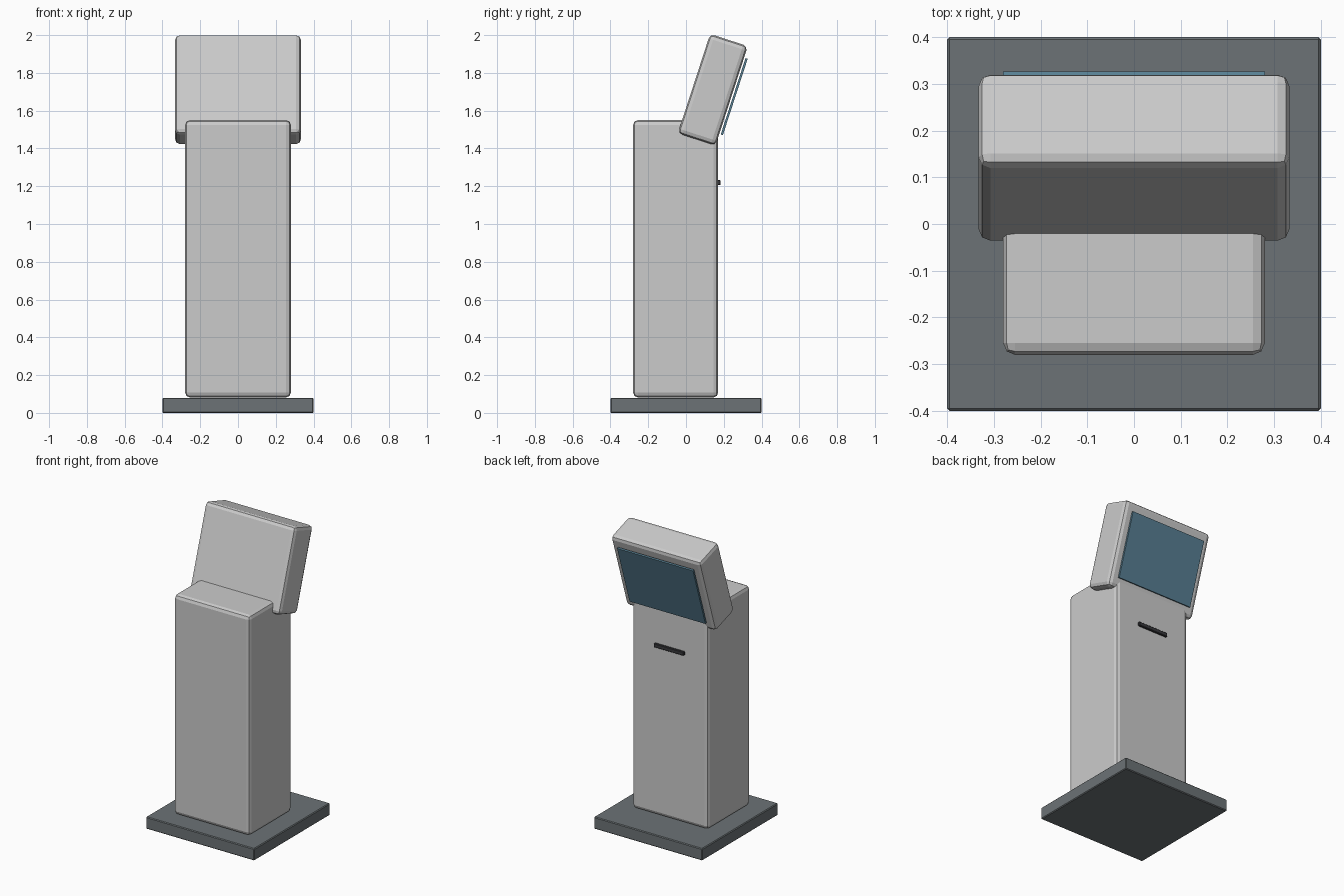
import bpy
from math import radians, sin, cos
from mathutils import Vector

if "Cube" in bpy.data.objects:
    bpy.data.objects.remove(bpy.data.objects["Cube"])


def material(name, rgb):
    mat = bpy.data.materials.new(name)
    mat.diffuse_color = (*rgb, 1)
    mat.use_nodes = True
    mat.node_tree.nodes["Principled BSDF"].inputs["Base Color"].default_value = mat.diffuse_color
    return mat


def box(name, size, centre, mat, bevel=0.0, segments=2, tilt=0.0):
    bpy.ops.mesh.primitive_cube_add(size=1, location=centre)
    ob = bpy.context.object
    ob.name = name
    ob.scale = size
    bpy.ops.object.transform_apply(location=False, rotation=False, scale=True)
    ob.rotation_euler.x = tilt
    ob.data.materials.append(mat)
    if bevel:
        mod = ob.modifiers.new("bevel", 'BEVEL')
        mod.width = bevel
        mod.segments = segments
    return ob


shell = material("shell", (0.58, 0.58, 0.55))
light_shell = material("light_shell", (0.70, 0.70, 0.67))
dark_base = material("dark_base", (0.15, 0.17, 0.18))
glass = material("glass", (0.10, 0.22, 0.30))
black = material("black", (0.04, 0.04, 0.045))

# Floor plate and upright cabinet
box("base_plate", (0.8, 0.8, 0.08), (0, 0, 0.04), dark_base, 0.005, 1)
box("cabinet", (0.56, 0.45, 1.468), (0, -0.055, 0.816), shell, 0.025)

# Tilted display housing, with the screen standing just off its rear (+y) face
tilt = radians(-18)
centre = Vector((0, 0.142, 1.711))
normal = Vector((0, cos(tilt), sin(tilt)))
box("display_housing", (0.665, 0.21, 0.553), centre, light_shell, 0.025, tilt=tilt)
box("screen", (0.56, 0.012, 0.425), centre + normal * 0.119, glass, tilt=tilt)

# Card slot below the screen
box("card_slot", (0.22, 0.025, 0.026), (0, 0.171, 1.219), black, 0.003, 1)
